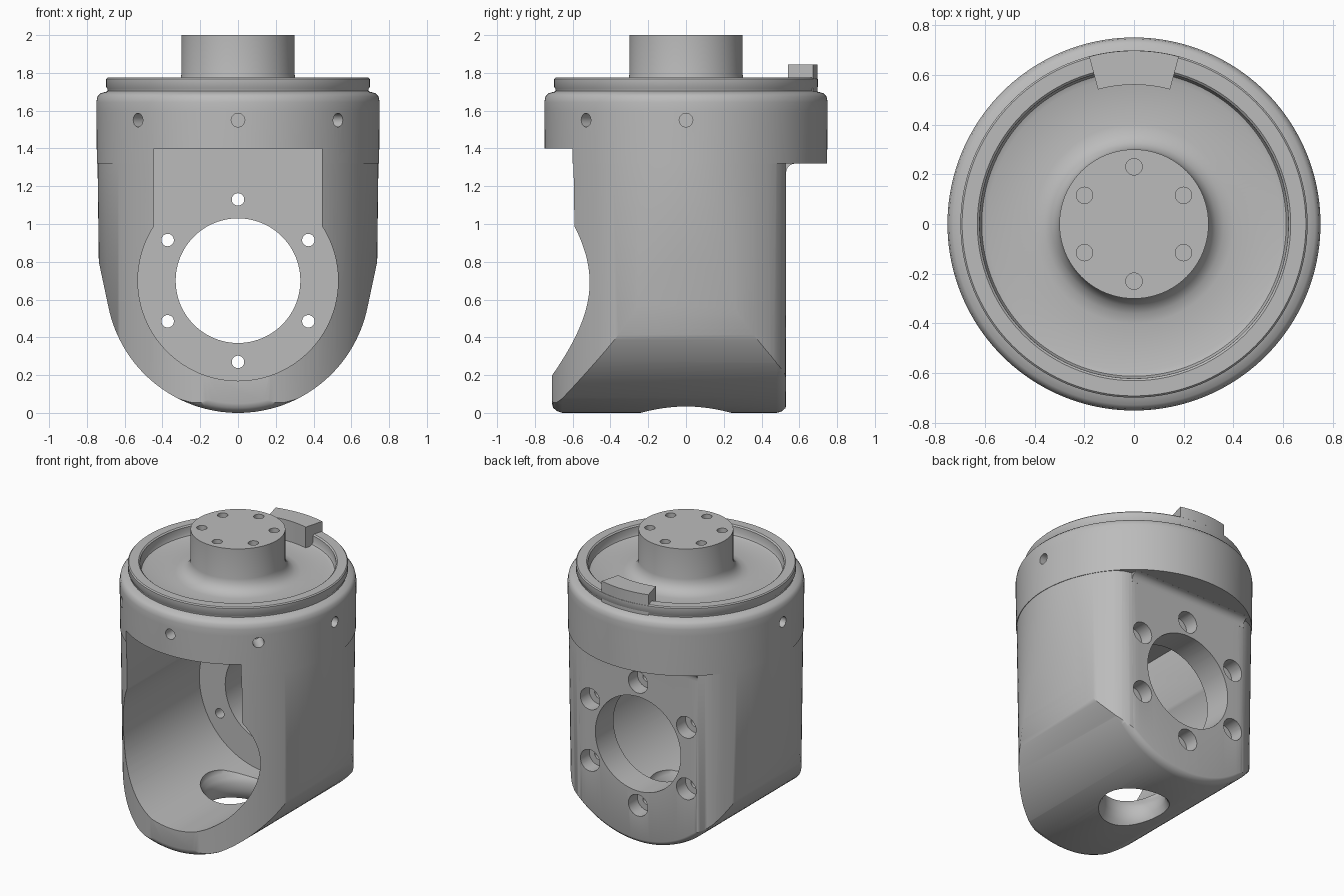
import bpy, bmesh
from math import sin, cos, radians, pi, acos, degrees
from mathutils import Matrix, Vector

cube = bpy.data.objects.get("Cube")
if cube:
    bpy.data.objects.remove(cube, do_unlink=True)

grey = bpy.data.materials.new("machined grey")
grey.use_nodes = True
grey.diffuse_color = (0.5, 0.5, 0.5, 1)
grey.node_tree.nodes["Principled BSDF"].inputs["Base Color"].default_value = (0.5, 0.5, 0.5, 1)


def loft(bm, rings, matrix=Matrix()):
    """Skin equal-length closed rings and cap both ends."""
    rows = [[bm.verts.new(matrix @ Vector(p)) for p in ring] for ring in rings]
    n = len(rows[0])
    for a, b in zip(rows, rows[1:]):
        for i in range(n):
            j = (i + 1) % n
            bm.faces.new((a[i], a[j], b[j], b[i]))
    bm.faces.new(rows[0][::-1])
    bm.faces.new(rows[-1])


def lathe(bm, profile, n=32, matrix=Matrix()):
    loft(bm, [[(r * cos(2 * pi * i / n), r * sin(2 * pi * i / n), z) for i in range(n)]
              for r, z in profile], matrix)


def finish(name, bm):
    bmesh.ops.recalc_face_normals(bm, faces=bm.faces)
    mesh = bpy.data.meshes.new(name)
    bm.to_mesh(mesh)
    bm.free()
    obj = bpy.data.objects.new(name, mesh)
    bpy.context.collection.objects.link(obj)
    return obj


def combine(obj, other, operation):
    mod = obj.modifiers.new("combine", 'BOOLEAN')
    mod.operation, mod.solver, mod.object = operation, 'EXACT', other
    graph = bpy.context.evaluated_depsgraph_get()
    mesh = bpy.data.meshes.new_from_object(obj.evaluated_get(graph))
    obj.modifiers.clear()
    obj.data = mesh
    bpy.data.objects.remove(other, do_unlink=True)


def arc(r, start, end, n, z=0.0):
    """Points (a, b) on a circle around (0, z), angles in degrees."""
    angles = [radians(start + (end - start) * i / n) for i in range(n + 1)]
    return [(r * cos(a), z + r * sin(a)) for a in angles]


AXIS = 0.70  # height of the cross bore
BACK = 0.53  # flat mounting face


# Lower housing: tapered round column with a flat back and softened corners
def column_ring(z, n=160, k=0.08):
    r = 0.727 + 0.0125 * z
    ring = []
    for i in range(n):
        x, y = r * cos(2 * pi * i / n), r * sin(2 * pi * i / n)
        h = max(k - abs(y - BACK), 0) / k
        ring.append((x, min(y, BACK) - h * h * k / 4, z))
    return ring


bm = bmesh.new()
loft(bm, [column_ring(-0.1), column_ring(1.42)])
housing = finish("housing", bm)


# Rounded underside: U-shaped prism with softened ends
def u_ring(y, inset):
    pts = arc(0.70 - inset, -168, -12, 64, AXIS)
    x, z = pts[-1]
    x, z = x + 0.65 * sin(radians(12)), z + 0.65 * cos(radians(12))
    pts += [(x, z), (x, 1.5), (-x, 1.5), (-x, z)]
    return [(px, y, pz) for px, pz in pts]


bm = bmesh.new()
ends = [(-0.71, 0.05), (-0.703, 0.027), (-0.685, 0.01), (-0.655, 0),
        (0.48, 0), (0.508, 0.008), (0.526, 0.025), (0.535, 0.05)]
loft(bm, [u_ring(y, d) for y, d in ends])
combine(housing, finish("underside", bm), 'INTERSECT')

# Upper drum, rim, recess and output boss
bm = bmesh.new()
lathe(bm, [(0.747, 1.32), (0.75, 1.60), (0.75, 1.645), (0.744, 1.675), (0.728, 1.692),
           (0.70, 1.70), (0.69, 1.704), (0.691, 1.715), (0.698, 1.725), (0.698, 1.768),
           (0.691, 1.775), (0.63, 1.775), (0.621, 1.767), (0.62, 1.725), (0.612, 1.708),
           (0.59, 1.70), (0.40, 1.70), (0.36, 1.707), (0.328, 1.727), (0.307, 1.757),
           (0.30, 1.79), (0.30, 2.0)], 160)
combine(housing, finish("drum", bm), 'UNION')

# Cove under the rear overhang
cove = [(0.45, 1.34), (0.45, 1.26), (BACK, 1.26)]
cove += [(0.58 + a, 1.27 + b) for a, b in arc(0.05, 175, 95, 6)] + [(0.58, 1.34)]
bm = bmesh.new()
loft(bm, [[(x, y, z) for y, z in cove] for x in (-0.46, 0.46)])
combine(housing, finish("cove", bm), 'UNION')

# Front pocket: round bore with a straight slot above
half = 0.445
lift = degrees(acos(half / 0.53))
pocket = arc(0.53, 180 - lift, 360 + lift, 96, AXIS) + [(half, 1.40), (-half, 1.40)]
bm = bmesh.new()
loft(bm, [[(x, y, z) for x, z in pocket] for y in (-1.0, 0.33)])
combine(housing, finish("pocket", bm), 'DIFFERENCE')

# All drilled holes
bm = bmesh.new()
to_back = Matrix.Translation((0, 0, AXIS)) @ Matrix.Rotation(-pi / 2, 4, 'X')
lathe(bm, [(0.33, 0.27), (0.33, 0.7)], 96, to_back)
for i in range(6):
    a = radians(30 + 60 * i)
    # Counterbored mounting holes in the rear wall
    spot = Matrix.Translation((0.43 * cos(a), 0, 0.43 * sin(a)))
    lathe(bm, [(0.033, 0.29), (0.033, 0.43), (0.075, 0.43), (0.075, 0.7)], 32, spot @ to_back)
    # Blind holes in the boss
    lathe(bm, [(0.033, 1.9), (0.033, 2.1)], 32,
          Matrix.Translation((0.23 * cos(a), 0.23 * sin(a), 0)))
# Radial holes around the drum
for i in range(5):
    a = radians(180 + 45 * i)
    turn = Vector((cos(a), sin(a), 0)).to_track_quat('Z', 'Y').to_matrix().to_4x4()
    lathe(bm, [(0.036, 0.62), (0.036, 0.9)], 32, Matrix.Translation((0, 0, 1.55)) @ turn)
# Flared opening in the floor
lathe(bm, [(0.26, -0.1), (0.24, 0), (0.217, 0.03), (0.20, 0.075), (0.20, 0.13),
           (0.21, 0.16), (0.23, 0.19), (0.24, 0.21), (0.24, 0.3)], 64)
combine(housing, finish("drills", bm), 'DIFFERENCE')

# Index tab on the rim
bm = bmesh.new()
sector = arc(0.697, 75, 105, 16) + arc(0.56, 105, 75, 16)
loft(bm, [[(x, y, z) for x, y in sector] for z in (1.69, 1.845)])
tab = finish("index_tab", bm)

for obj in (housing, tab):
    obj.data.materials.clear()
    obj.data.materials.append(grey)
    for face in obj.data.polygons:
        face.material_index = 0
    bpy.ops.object.select_all(action='DESELECT')
    obj.select_set(True)
    bpy.context.view_layer.objects.active = obj
    bpy.ops.object.shade_smooth_by_angle(angle=radians(38))
